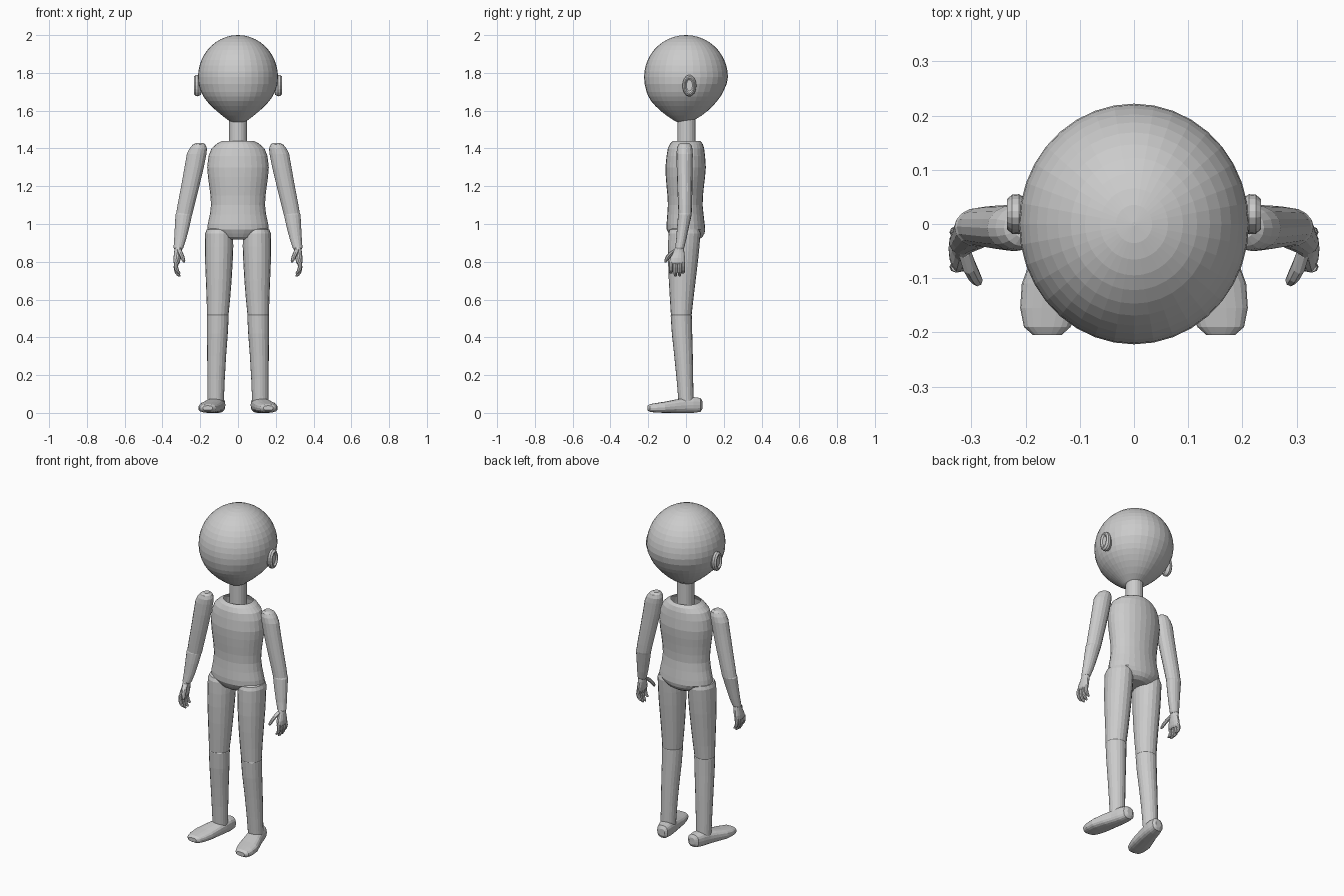
import bpy, bmesh, math
from mathutils import Vector

grey = bpy.data.materials.new("plain grey")
grey.diffuse_color = (0.6, 0.6, 0.6, 1)


def spow(v, p):
    return math.copysign(abs(v) ** p, v)


def loft(name, rings, sides, axis="Z", power=1.0, mirror=False, cap_start=True):
    """Skin elliptical rings (cx, cy, cz, ra, rb) lying across the given axis."""
    bm = bmesh.new()
    loops = []
    for cx, cy, cz, ra, rb in rings:
        loop = []
        for i in range(sides):
            t = 2 * math.pi * i / sides
            a, b = ra * spow(math.cos(t), power), rb * spow(math.sin(t), power)
            off = Vector((a, b, 0)) if axis == "Z" else Vector((a, 0, b)) if axis == "Y" else Vector((0, a, b))
            loop.append(bm.verts.new(Vector((cx, cy, cz)) + off))
        loops.append(loop)
    for p, q in zip(loops, loops[1:]):
        for i in range(sides):
            j = (i + 1) % sides
            bm.faces.new((p[i], p[j], q[j], q[i]))
    if cap_start:
        bm.faces.new(loops[0])
    bm.faces.new(loops[-1])
    bmesh.ops.recalc_face_normals(bm, faces=bm.faces)
    me = bpy.data.meshes.new(name)
    bm.to_mesh(me)
    bm.free()
    me.materials.append(grey)
    ob = bpy.data.objects.new(name, me)
    bpy.context.collection.objects.link(ob)
    if mirror:
        ob.modifiers.new("mirror", "MIRROR")
    return ob


# Head: round skull over a tapering jaw
head = []
for k in range(12):
    a = math.radians(89 - k * 89 / 11)
    head.append((0, 0, 1.777 + 0.223 * math.sin(a), 0.212 * math.cos(a), 0.222 * math.cos(a)))
for z, y, rx, ry in [(1.74, -0.002, .209, .217), (1.70, -0.006, .196, .203), (1.675, -0.008, .183, .191),
                     (1.65, -0.01, .165, .174), (1.625, -0.01, .142, .152), (1.60, -0.01, .115, .126),
                     (1.575, -0.01, .085, .094), (1.55, -0.012, .052, .055), (1.535, -0.012, .025, .025)]:
    head.append((0, y, z, rx, ry))
loft("head", head, 36)

# Ears: oval disc with a raised rim
loft("ear", [(.195, .018, 1.73, .026, .046), (.212, .018, 1.732, .037, .057), (.225, .018, 1.733, .036, .056),
             (.234, .018, 1.734, .028, .047), (.234, .018, 1.734, .023, .040), (.226, .018, 1.734, .016, .030)],
     18, axis="X", mirror=True)

# Neck
loft("neck", [(0, 0.003, 1.37, .048, .048), (0, 0.003, 1.58, .048, .048)], 20)

# Torso, open at the collar
loft("torso", [(0, 0.003, 1.44, .085, .072), (0, 0.002, 1.425, .112, .086), (0, 0, 1.40, .14, .096),
               (0, -0.001, 1.36, .156, .102), (0, -0.002, 1.30, .163, .107), (0, -0.003, 1.25, .159, .104),
               (0, -0.004, 1.20, .152, .099), (0, -0.004, 1.15, .146, .094), (0, -0.004, 1.10, .143, .092),
               (0, -0.003, 1.05, .149, .096), (0, -0.002, 1.0, .16, .101), (0, 0.0, .97, .163, .102),
               (0, 0.003, .95, .137, .095), (0, 0.003, .93, .105, .083), (0, 0.003, .917, .07, .062)],
     28, cap_start=False)

# Legs, split at the knee
loft("thigh", [(.1, -.007, .978, .05, .062), (.1, -.007, .970, .066, .078), (.1, -.008, .95, .074, .085),
               (.1, -.012, .88, .075, .083), (.101, -.016, .80, .073, .079), (.102, -.02, .70, .068, .071),
               (.104, -.023, .60, .062, .062), (.107, -.025, .52, .057, .055), (.107, -.025, .49, .048, .046)],
     20, mirror=True)
loft("shin", [(.107, -.025, .535, .046, .045), (.107, -.025, .515, .058, .056), (.109, -.021, .42, .055, .054),
              (.113, -.013, .30, .05, .049), (.116, -.006, .18, .046, .044), (.118, 0, .06, .043, .04)],
     20, mirror=True)

# Feet, turned slightly outward
loft("foot", [(.10, .087, .042, .018, .02), (.103, .077, .042, .035, .037), (.110, .04, .042, .043, .042),
              (.118, 0, .04, .047, .04), (.132, -.05, .036, .053, .036), (.148, -.11, .03, .059, .03),
              (.156, -.155, .027, .054, .026), (.16, -.19, .026, .043, .021), (.16, -.205, .026, .026, .012)],
     18, axis="Y", power=0.75, mirror=True)

# Arms, split at the elbow
loft("upper_arm", [(.203, -.007, 1.430, .018, .02), (.206, -.007, 1.420, .034, .034), (.21, -.007, 1.40, .046, .041),
                   (.219, -.007, 1.37, .052, .043), (.232, -.007, 1.30, .051, .042), (.253, -.006, 1.20, .048, .04),
                   (.275, -.005, 1.10, .045, .037), (.285, -.005, 1.05, .043, .035), (.29, -.006, 1.025, .036, .029)],
     16, mirror=True)
loft("forearm", [(.283, -.005, 1.075, .034, .028), (.287, -.006, 1.05, .044, .036), (.295, -.015, .99, .039, .032),
                 (.306, -.025, .92, .032, .027), (.315, -.033, .875, .026, .024), (.316, -.034, .866, .021, .02)],
     16, mirror=True)

# Hands
loft("palm", [(.316, -.034, .88, .02, .022), (.318, -.038, .85, .02, .03), (.322, -.044, .82, .02, .04),
              (.325, -.047, .797, .017, .042), (.325, -.047, .787, .011, .038)], 14, mirror=True)
for n, (y, tip) in enumerate([(-.079, .737), (-.056, .721), (-.034, .723), (-.015, .738)]):
    d = .795 - tip
    loft("finger_%d" % (n + 1), [(.326, y, .80, .012, .0105), (.329, y, .795 - d * .35, .0115, .0105),
                                 (.324, y, .795 - d * .7, .011, .010), (.314, y, .795 - d * .93, .009, .008),
                                 (.310, y, tip, .004, .004)], 8, mirror=True)
loft("thumb", [(.314, -.048, .868, .013, .014), (.305, -.075, .848, .013, .017), (.296, -.093, .828, .012, .015),
               (.289, -.104, .808, .010, .011), (.286, -.108, .797, .004, .005)], 8, mirror=True)
